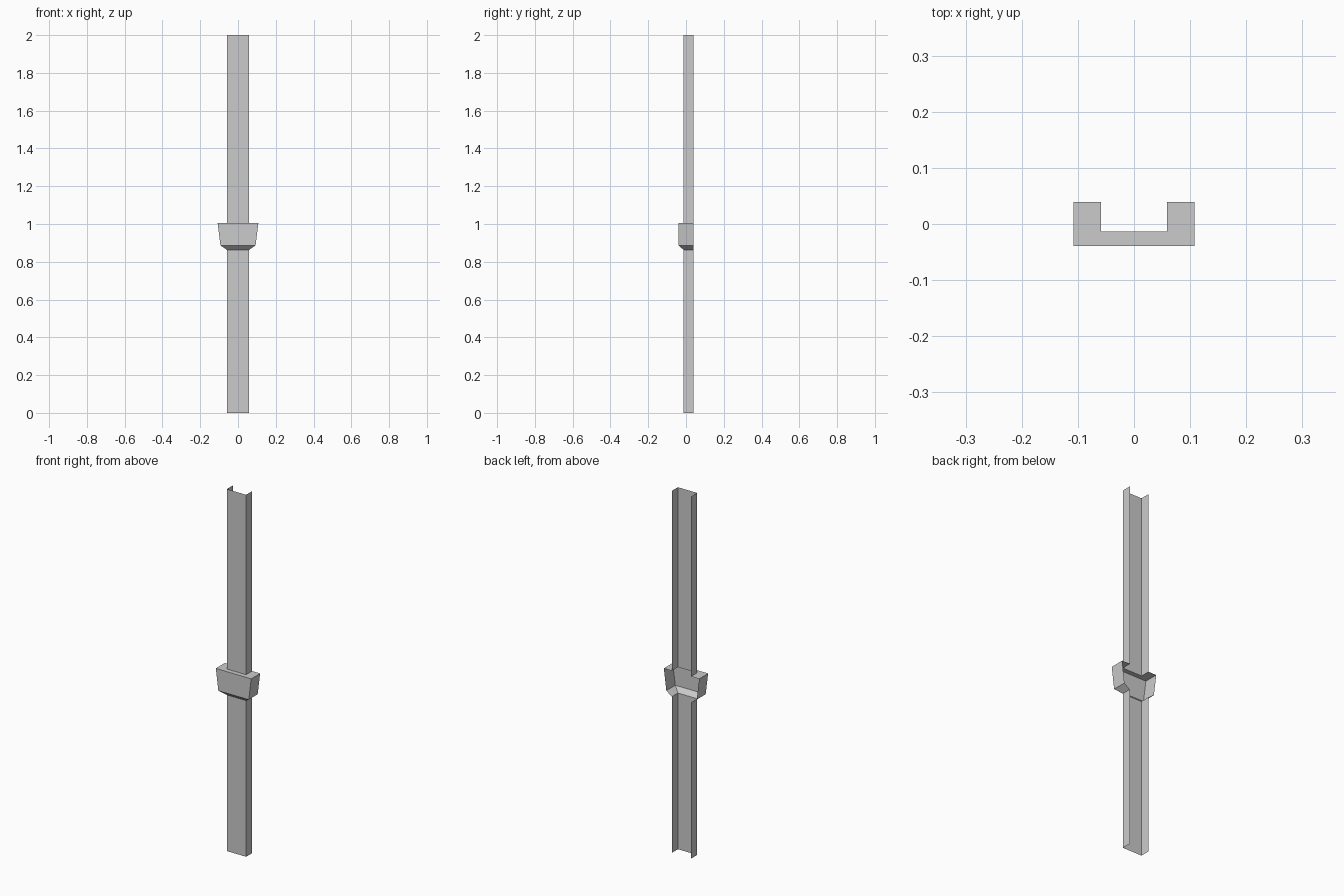
import bpy, bmesh

if "Cube" in bpy.data.objects:
    bpy.data.objects.remove(bpy.data.objects["Cube"])

BACK = 0.039  # shared y of the open rear edge

# Stations up the channel: height, half width, y of the front face
stations = [
    (0.0, 0.059, -0.0135),
    (0.863, 0.059, -0.0135),   # collar starts
    (0.887, 0.093, -0.039),    # top of the lower bevel
    (1.006, 0.108, -0.039),    # flared rim
    (1.006, 0.059, -0.0135),   # flat ledge back to the channel
    (2.0, 0.059, -0.0135),
]

# Open-backed thin downpipe channel with collar, lofted through the stations
bm = bmesh.new()
rows = []
for z, w, f in stations:
    profile = [(-w, BACK), (-w, f), (w, f), (w, BACK)]
    rows.append([bm.verts.new((x, y, z)) for x, y in profile])
for low, high in zip(rows, rows[1:]):
    for i in range(3):
        bm.faces.new((low[i], low[i + 1], high[i + 1], high[i]))

mesh = bpy.data.meshes.new("collared_channel")
bm.to_mesh(mesh)
bm.free()
bpy.context.collection.objects.link(bpy.data.objects.new("collared_channel", mesh))
